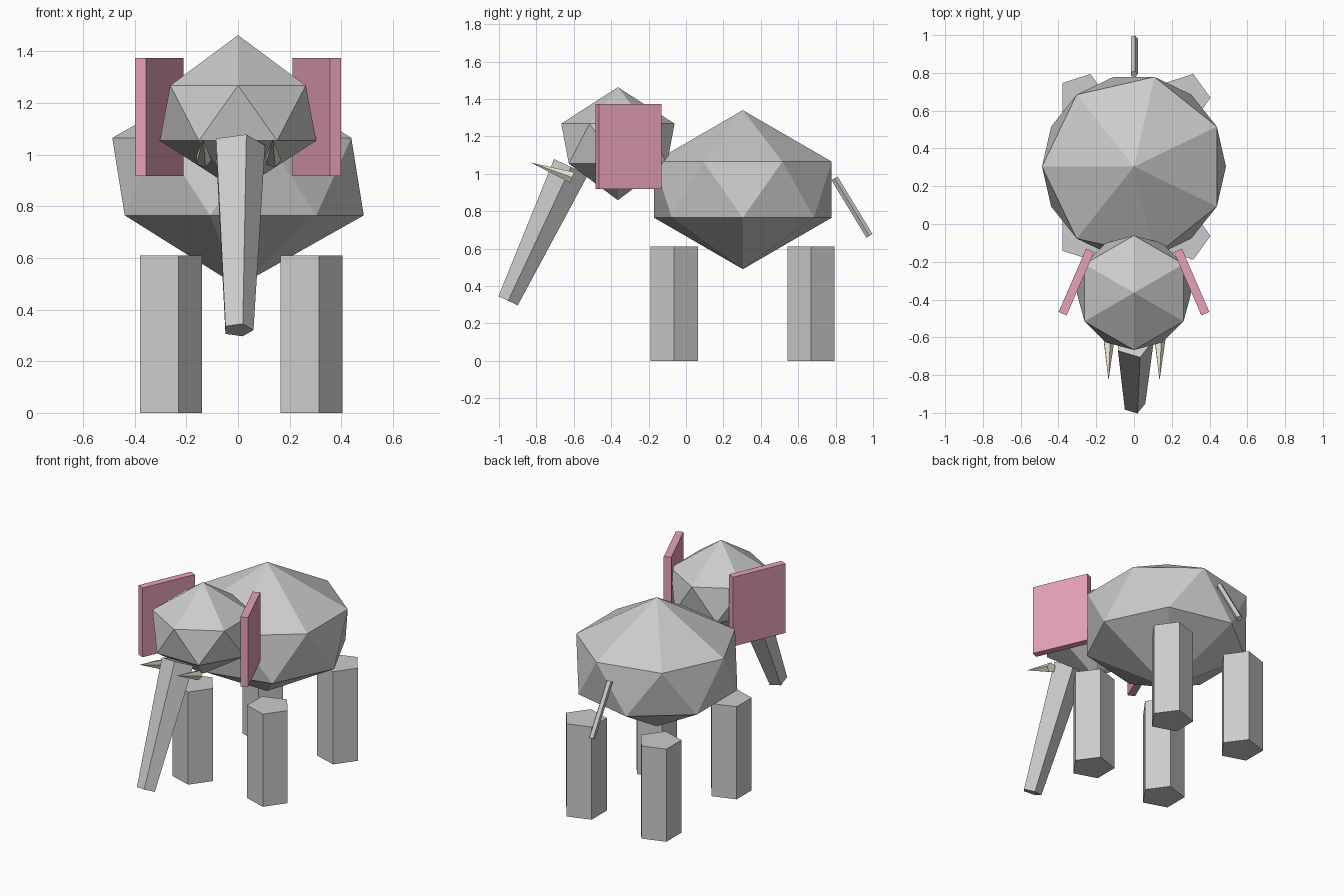
import bpy, bmesh
from math import sin, cos, tau, atan2
from mathutils import Matrix, Vector

if "Cube" in bpy.data.objects:
    bpy.data.objects.remove(bpy.data.objects["Cube"])


def material(name, rgb):
    mat = bpy.data.materials.new(name)
    mat.diffuse_color = (*rgb, 1)
    mat.use_nodes = True
    mat.node_tree.nodes["Principled BSDF"].inputs["Base Color"].default_value = mat.diffuse_color
    return mat


pink = material("ear_pink", (0.8, 0.36, 0.48))
ivory = material("tusk_ivory", (0.82, 0.76, 0.64))


def finish(name, bm, matrix, mat=None):
    bmesh.ops.recalc_face_normals(bm, faces=bm.faces)
    mesh = bpy.data.meshes.new(name)
    bm.to_mesh(mesh)
    bm.free()
    obj = bpy.data.objects.new(name, mesh)
    obj.matrix_world = matrix
    if mat:
        mesh.materials.append(mat)
    bpy.context.collection.objects.link(obj)
    return obj


def ring(bm, n, r, z, turn=0.0):
    return [bm.verts.new((r * cos(tau * i / n + turn), r * sin(tau * i / n + turn), z))
            for i in range(n)]


def gem(name, center, n, radius, ring_z, apex_z, turn):
    """Faceted ball: two staggered rings of n points plus two apexes."""
    bm = bmesh.new()
    up = ring(bm, n, radius, ring_z, turn)
    low = ring(bm, n, radius, -ring_z, turn + tau / (2 * n))
    top, bottom = bm.verts.new((0, 0, apex_z)), bm.verts.new((0, 0, -apex_z))
    for i in range(n):
        j = (i + 1) % n
        bm.faces.new((up[i], up[j], top))
        bm.faces.new((low[j], low[i], bottom))
        bm.faces.new((up[i], low[i], up[j]))
        bm.faces.new((low[i], low[j], up[j]))
    return finish(name, bm, Matrix.Translation(center))


def limb(name, start, end, r0, r1, mat=None, n=5):
    """Five-sided tapered rod, tilted about x; r1 = 0 gives a point."""
    start, end = Vector(start), Vector(end)
    d = end - start
    bm = bmesh.new()
    a = ring(bm, n, r0, 0)
    bm.faces.new(a)
    b = ring(bm, n, r1, d.length) if r1 else None
    tip = None if r1 else bm.verts.new((0, 0, d.length))
    for i in range(n):
        j = (i + 1) % n
        bm.faces.new((a[i], a[j], b[j], b[i]) if b else (a[i], a[j], tip))
    if b:
        bm.faces.new(b)
    tilt = Matrix.Rotation(atan2(-d.y, d.z), 4, 'X')
    return finish(name, bm, Matrix.Translation(start) @ tilt, mat)


# Body and head
gem("body", (0, 0.304, 0.915), 7, 0.487, 0.15, 0.425, tau / 2)
gem("head", (0, -0.364, 1.161), 6, 0.303, 0.107, 0.302, tau / 12)

# Trunk and tail
limb("trunk", (0, -0.951, 0.321), (0, -0.615, 1.036), 0.06, 0.105)
limb("tail", (0, 0.981, 0.668), (0, 0.794, 0.976), 0.02, 0.02)

for side, s in (("left", -1), ("right", 1)):
    # Legs
    for place, y in (("front", -0.063), ("back", 0.668)):
        limb(f"{place}_{side}_leg", (s * 0.272, y, 0), (s * 0.272, y, 0.61), 0.133, 0.133)
    # Tusks
    limb(f"{side}_tusk", (s * 0.135, -0.608, 0.98), (s * 0.135, -0.83, 1.06), 0.032, 0, ivory)
    # Ears
    bm = bmesh.new()
    bmesh.ops.create_cube(bm, size=1)
    bmesh.ops.scale(bm, vec=(0.046, 0.366, 0.456), verts=bm.verts)
    finish(f"{side}_ear", bm, Matrix.Translation((s * 0.305, -0.307, 1.146))
           @ Matrix.Rotation(s * 0.41, 4, 'Z'), pink)
